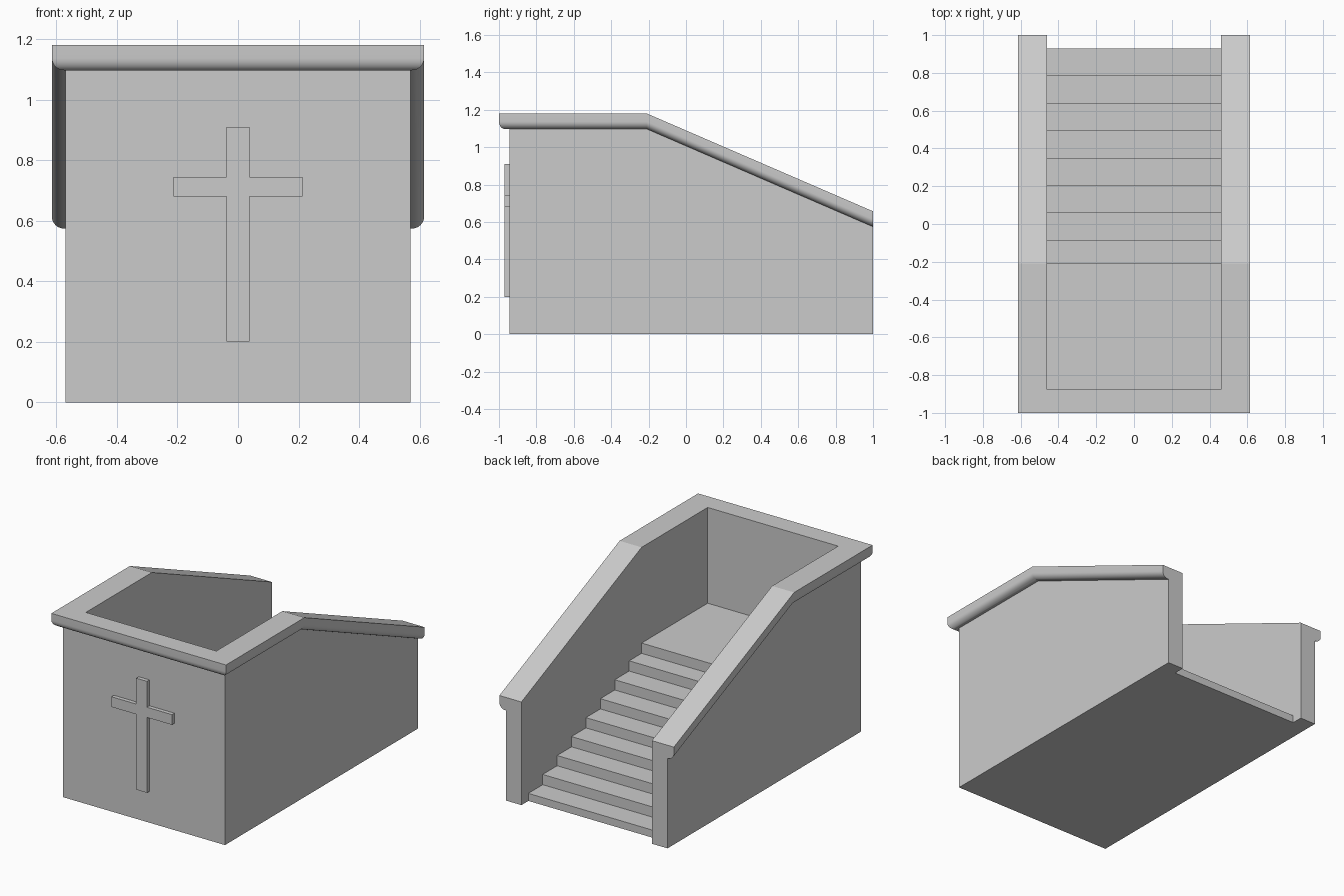
import bpy, bmesh, math

cube = bpy.data.objects.get("Cube")
if cube:
    bpy.data.objects.remove(cube, do_unlink=True)

stone = bpy.data.materials.new("grey_stone")
stone.use_nodes = True
GREY = (0.6, 0.6, 0.6, 1)
stone.diffuse_color = GREY
stone.node_tree.nodes["Principled BSDF"].inputs["Base Color"].default_value = GREY

INNER, WALL, RIM = 0.46, 0.57, 0.615          # half widths
FRONT_IN, FRONT_WALL, FRONT_RIM = -0.875, -0.945, -1.0
BEND, BACK = -0.21, 1.0
TOP, TOP_BACK, CAP = 1.18, 0.657, 0.083       # coping heights and thickness


def finish(bm, name):
    bmesh.ops.recalc_face_normals(bm, faces=bm.faces[:])
    mesh = bpy.data.meshes.new(name)
    bm.to_mesh(mesh)
    bm.free()
    obj = bpy.data.objects.new(name, mesh)
    bpy.context.collection.objects.link(obj)
    mesh.materials.append(stone)
    return obj


def prism(name, profile, a, b, along_x=True):
    """Extrude a 2D profile (y,z) along x, or (x,z) along y."""
    bm = bmesh.new()
    place = (lambda p, t: (t, *p)) if along_x else (lambda p, t: (p[0], t, p[1]))
    rings = [[bm.verts.new(place(p, t)) for p in profile] for t in (a, b)]
    for ring in rings:
        bm.faces.new(ring)
    n = len(profile)
    for i in range(n):
        j = (i + 1) % n
        bm.faces.new((rings[0][i], rings[0][j], rings[1][j], rings[1][i]))
    return finish(bm, name)


# Side walls with sloping tops, and the front wall between them
side = [(FRONT_WALL, 0), (BACK, 0), (BACK, TOP_BACK - CAP),
        (BEND, TOP - CAP), (FRONT_WALL, TOP - CAP)]
prism("left_wall", side, INNER, WALL)
prism("right_wall", side, -WALL, -INNER)
prism("front_wall", [(FRONT_WALL, 0), (FRONT_IN, 0), (FRONT_IN, TOP - CAP),
                     (FRONT_WALL, TOP - CAP)], -INNER, INNER)

# Stairs and landing in one stepped profile
STEPS, FIRST_RISE, LANDING, FOOT = 9, 0.048, 0.57, 0.93
rise = (LANDING - FIRST_RISE) / (STEPS - 1)
run = 0.145
stairs = [(FRONT_IN, 0), (FOOT, 0)]
for i in range(STEPS):
    y = FOOT - run * i if i < STEPS - 1 else BEND
    z = FIRST_RISE + rise * i
    stairs.append((y, z))
    stairs.append((FOOT - run * (i + 1) if i < STEPS - 2 else BEND, z))
stairs[-1] = (FRONT_IN, LANDING)
prism("stairs", stairs, -INNER, INNER)

# Coping section: s runs from inner to outer edge, drop is below the top
R = 0.04
section = [(0, 0), (1, 0)]
for k in range(9):
    a = math.pi / 2 * k / 8
    section.append((1 - R * (1 - math.cos(a)) / (RIM - INNER),
                    CAP - R + R * math.sin(a)))
section.append((0, CAP))

# Sweep the coping round three sides with mitred corners
bm = bmesh.new()
half = [(BACK, TOP_BACK, 0), (BEND, TOP, 0), (FRONT_IN, TOP, FRONT_RIM - FRONT_IN)]
stations = [(1, *h) for h in half] + [(-1, *h) for h in reversed(half)]
rings = [[bm.verts.new((sx * (INNER + (RIM - INNER) * s), y + dy * s, z - d))
          for s, d in section] for sx, y, z, dy in stations]
for r, q in zip(rings, rings[1:]):
    for i in range(len(section)):
        j = (i + 1) % len(section)
        bm.faces.new((r[i], r[j], q[j], q[i]))
bm.faces.new(rings[0])
bm.faces.new(rings[-1])
coping = finish(bm, "coping")
bpy.ops.object.select_all(action="DESELECT")
coping.select_set(True)
bpy.context.view_layer.objects.active = coping
bpy.ops.object.shade_smooth_by_angle(angle=math.radians(20))

# Raised cross on the front wall
POST, ARM = 0.038, 0.213
FOOT_Z, ARM_LOW, ARM_TOP, HEAD = 0.2, 0.68, 0.745, 0.91
right_half = [(POST, FOOT_Z), (POST, ARM_LOW), (ARM, ARM_LOW),
              (ARM, ARM_TOP), (POST, ARM_TOP), (POST, HEAD)]
cross = right_half + [(-x, z) for x, z in reversed(right_half)]
prism("front_cross", cross, -0.97, FRONT_WALL, along_x=False)
